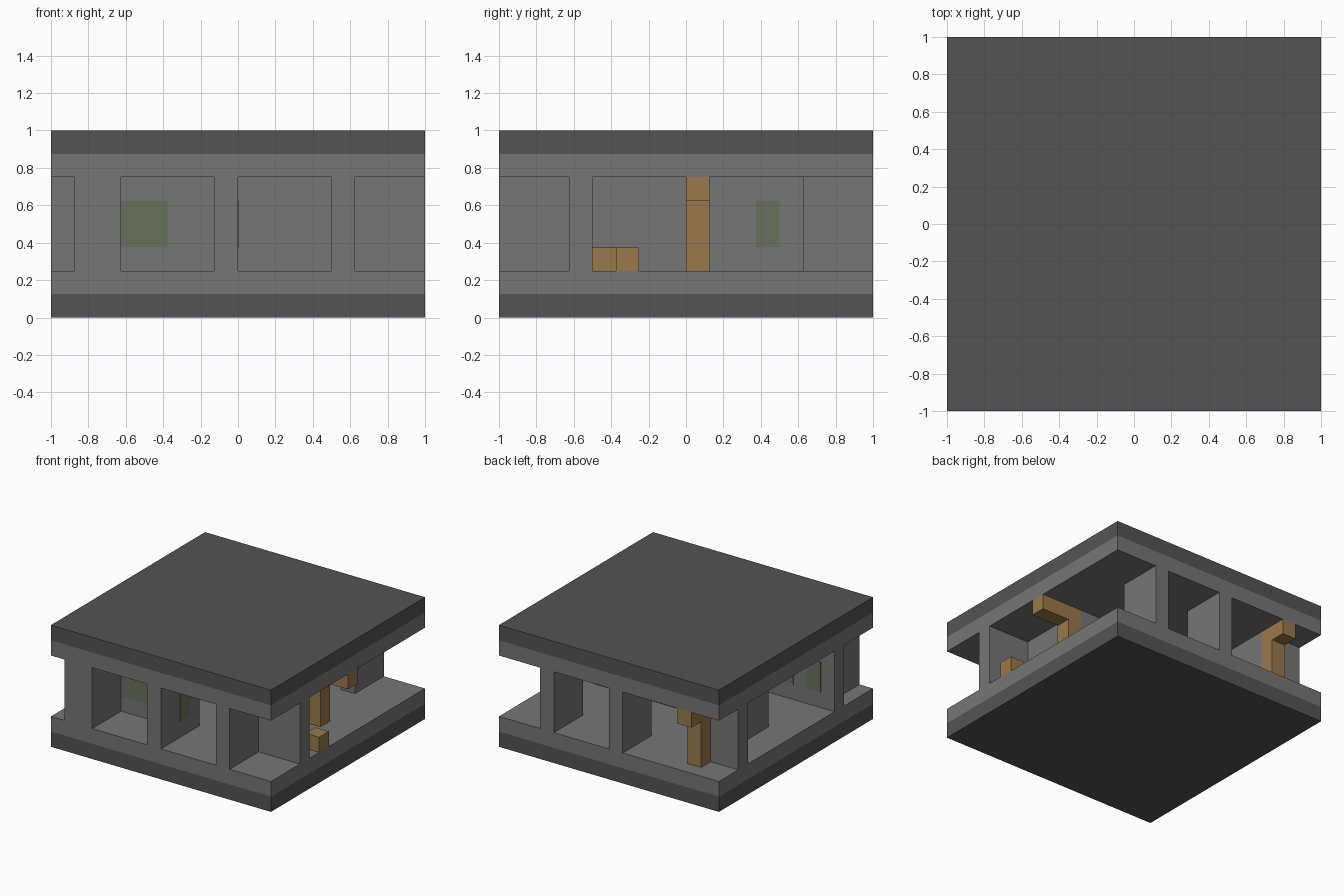
import bpy
from mathutils import Vector

if "Cube" in bpy.data.objects:
    bpy.data.objects.remove(bpy.data.objects["Cube"])

U = 1 / 8        # grid cell size
HALF = 8         # half of the grid width in cells


def make_material(name, rgb):
    mat = bpy.data.materials.new(name)
    mat.use_nodes = True
    colour = (*rgb, 1)
    mat.diffuse_color = colour
    mat.node_tree.nodes["Principled BSDF"].inputs["Base Color"].default_value = colour
    return mat


dark = make_material("dark_stone", (0.088, 0.088, 0.088))
stone = make_material("grey_stone", (0.18, 0.18, 0.18))
wood = make_material("brown_wood", (0.32, 0.19, 0.07))
moss = make_material("green_moss", (0.14, 0.17, 0.105))


def block(name, mat, x, y, z):
    """Box given by its start and end grid cells on each axis."""
    lo = Vector((x[0] - HALF, y[0] - HALF, z[0])) * U
    hi = Vector((x[1] - HALF, y[1] - HALF, z[1])) * U
    bpy.ops.mesh.primitive_cube_add(size=1, location=(lo + hi) / 2)
    ob = bpy.context.object
    ob.name = name
    ob.scale = hi - lo
    ob.data.materials.append(mat)
    return ob


# Floor and ceiling, each a dark outer layer and a lighter inner one
FULL = (0, 16)
block("floor_base", dark, FULL, FULL, (0, 1))
block("floor", stone, FULL, FULL, (1, 2))
block("ceiling", stone, FULL, FULL, (6, 7))
block("roof", dark, FULL, FULL, (7, 8))

# Walls of the passages between floor and ceiling
walls = {
    "front_thick_wall": ((1, 3), (0, 3)),
    "front_middle_wall": ((7, 8), (0, 3)),
    "front_left_wall": ((12, 13), (0, 3)),
    "right_cross_wall": ((0, 8), (3, 4)),
    "left_cross_wall": ((12, 16), (3, 4)),
    "left_inner_wall": ((12, 13), (4, 9)),
    "middle_cross_wall": ((8, 12), (8, 9)),
    "back_left_wall": ((12, 13), (13, 16)),
    "back_middle_wall": ((7, 8), (13, 16)),
    "back_right_wall": ((0, 3), (13, 14)),
    "right_inner_wall": ((2, 3), (8, 13)),
}
for name, (x, y) in walls.items():
    block(name, stone, x, y, (2, 6))

# Timber supports and fallen stubs
block("left_post", wood, (13, 14), (8, 9), (2, 5))
block("left_beam", wood, (13, 16), (8, 9), (5, 6))
block("back_post", wood, (2, 3), (14, 15), (2, 5))
block("back_beam", wood, (2, 3), (14, 16), (5, 6))
block("outer_stub", wood, (15, 16), (5, 6), (2, 3))
block("inner_stub", wood, (14, 15), (4, 5), (2, 3))

# Thin moss patches on the walls
T = 0.03
patches = {
    "front_moss": ((3, 5), (3 - T, 3)),
    "middle_wall_moss": ((8, 8 + T), (2, 3)),
    "right_moss_outer": ((1, 2), (4, 4 + T)),
    "right_moss_inner": ((3, 4), (4, 4 + T)),
    "inner_wall_moss": ((3, 3 + T), (11, 12)),
}
for name, (x, y) in patches.items():
    block(name, moss, x, y, (3, 5))
